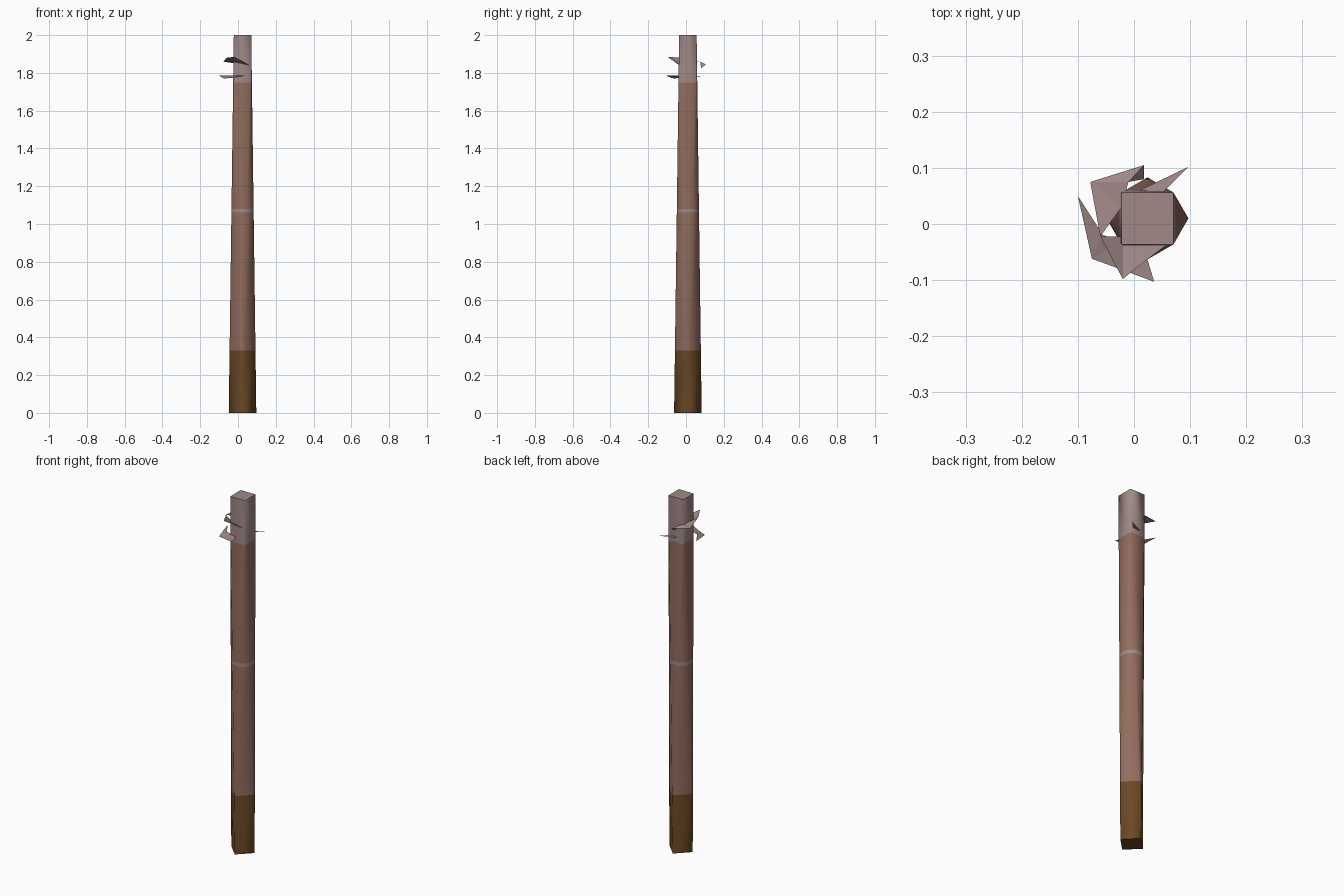
import bpy, bmesh, math
from mathutils import Vector

if "Cube" in bpy.data.objects:
    bpy.data.objects.remove(bpy.data.objects["Cube"])

CX, CY = 0.024, 0.01          # post axis
H = 2.0


def material(name, rgb):
    m = bpy.data.materials.new(name)
    m.diffuse_color = (*rgb, 1)
    m.use_nodes = True
    m.node_tree.nodes["Principled BSDF"].inputs["Base Color"].default_value = m.diffuse_color
    return m


brown = material("bark_brown", (0.29, 0.152, 0.112))
dark = material("dark_soil_brown", (0.145, 0.065, 0.018))
pale = material("pale_wood", (0.35, 0.25, 0.245))


def finish(bm, name, mats):
    me = bpy.data.meshes.new(name)
    bm.to_mesh(me)
    bm.free()
    ob = bpy.data.objects.new(name, me)
    bpy.context.collection.objects.link(ob)
    for m in mats:
        me.materials.append(m)
    return ob


# Post: diamond foot blending into a smaller square top
bm = bmesh.new()


def ring(r, z, start):
    return [bm.verts.new((CX + r * math.cos(start + i * math.pi / 2),
                          CY + r * math.sin(start + i * math.pi / 2), z)) for i in range(4)]


low = ring(0.073, 0, 0)
top = ring(0.0655, H, math.pi / 4)
for i in range(4):
    j = (i + 1) % 4
    bm.faces.new((low[i], low[j], top[i]))
    bm.faces.new((low[j], top[j], top[i]))
bm.faces.new(top)
bm.faces.new(low[::-1])

# Colour zones by height
for z in (0.33, 1.06, 1.08, 1.75):
    bmesh.ops.bisect_plane(bm, geom=bm.verts[:] + bm.edges[:] + bm.faces[:],
                           plane_co=(0, 0, z), plane_no=(0, 0, 1))
for f in bm.faces:
    z = f.calc_center_median().z
    f.material_index = 1 if z < 0.33 else 2 if z > 1.75 or 1.06 < z < 1.08 else 0
bmesh.ops.recalc_face_normals(bm, faces=bm.faces[:])
post = finish(bm, "post", [brown, dark, pale])
bpy.context.view_layer.objects.active = post
post.select_set(True)
bpy.ops.object.shade_smooth_by_angle(angle=math.radians(60))


# Thin wrappings around the top
def sheet(name, polys):
    b = bmesh.new()
    for p in polys:
        b.faces.new([b.verts.new(Vector(c)) for c in p])
    bmesh.ops.remove_doubles(b, verts=b.verts[:], dist=0.0005)
    bmesh.ops.triangulate(b, faces=b.faces[:])
    finish(b, name, [pale])


sheet("upper_wrap", [
    [(-0.06, -0.022, 1.88), (-0.02, -0.098, 1.885), (0.025, -0.062, 1.86), (-0.02, -0.022, 1.85)],
    [(-0.02, -0.022, 1.85), (0.025, -0.062, 1.86), (0.06, -0.036, 1.84)],
    [(-0.078, 0.075, 1.86), (-0.06, -0.022, 1.88), (-0.022, 0.03, 1.86), (-0.01, 0.075, 1.86)],
    [(-0.078, 0.075, 1.86), (-0.01, 0.075, 1.86), (0.018, 0.08, 1.825), (0.018, 0.105, 1.845)],
])
sheet("lower_wrap", [
    [(-0.1, 0.05, 1.785), (-0.075, -0.062, 1.77), (-0.055, -0.02, 1.785)],
    [(-0.075, -0.062, 1.77), (-0.02, -0.082, 1.775), (-0.022, -0.03, 1.785), (-0.055, -0.02, 1.785)],
    [(-0.02, -0.082, 1.775), (0.036, -0.103, 1.785), (0.02, -0.05, 1.785), (-0.022, -0.03, 1.785)],
    [(0.097, 0.102, 1.782), (0.0, 0.055, 1.778), (0.045, 0.05, 1.782)],
])
